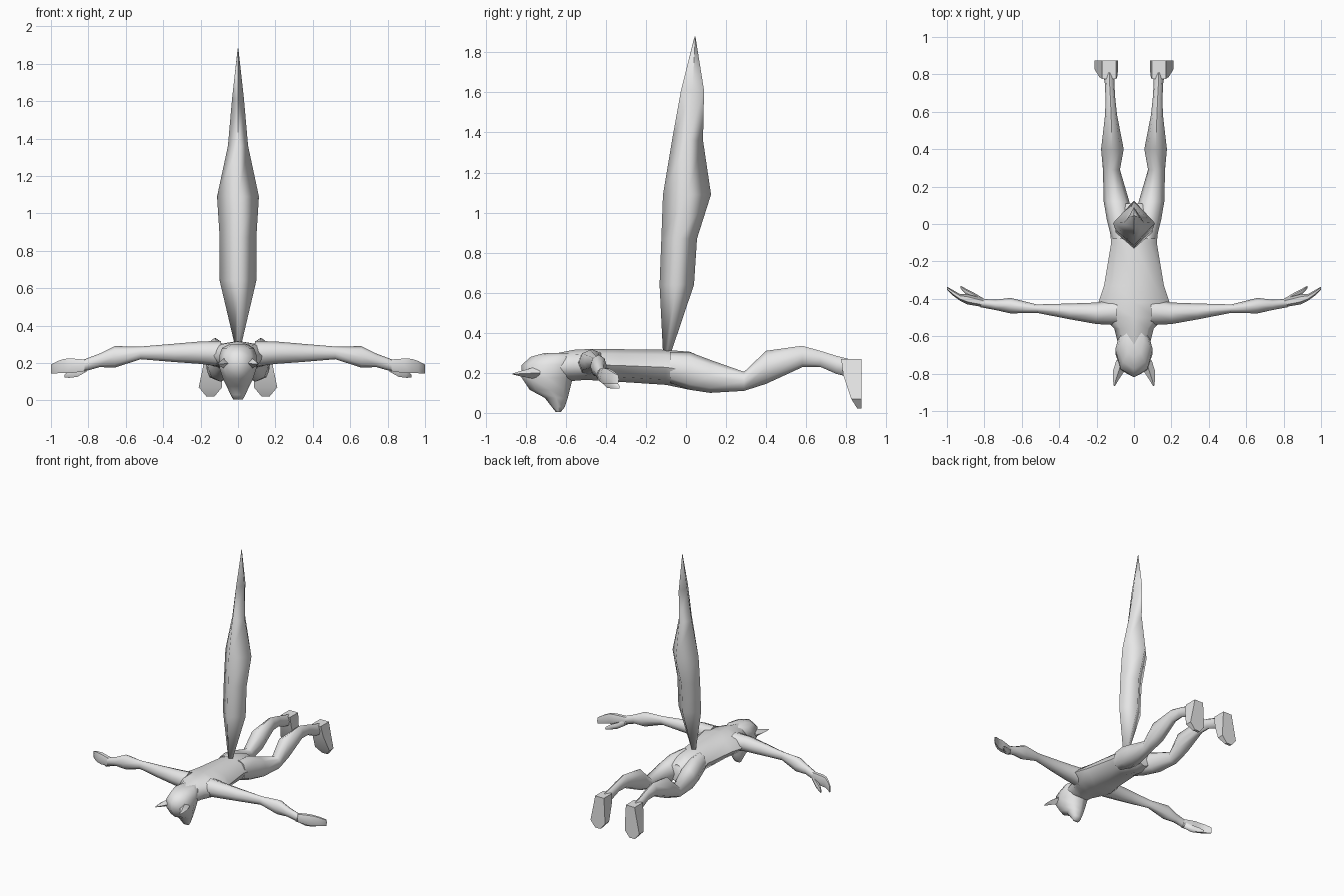
import bpy, bmesh, math

fur = bpy.data.materials.new("grey")
fur.diffuse_color = (0.8, 0.8, 0.8, 1)


def loft(name, axis, sections, sides=8, turn=0.0, grow=1.0, mirror=False, angle=60):
    """Skin rings along an axis; section = (position, lo1, hi1, lo2, hi2)."""
    bm = bmesh.new()
    rings = []
    for p, a0, a1, b0, b1 in sections:
        ring = []
        for i in range(sides):
            t = turn + 2 * math.pi * i / sides
            a = (a0 + a1) / 2 + grow * (a1 - a0) / 2 * math.cos(t)
            b = (b0 + b1) / 2 + grow * (b1 - b0) / 2 * math.sin(t)
            co = {"x": (p, a, b), "y": (a, p, b), "z": (a, b, p)}[axis]
            ring.append(bm.verts.new(co))
        rings.append(ring)
    for r, s in zip(rings, rings[1:]):
        for i in range(sides):
            j = (i + 1) % sides
            bm.faces.new((r[i], r[j], s[j], s[i]))
    bm.faces.new(rings[0])
    bm.faces.new(rings[-1])
    bmesh.ops.recalc_face_normals(bm, faces=bm.faces)
    mesh = bpy.data.meshes.new(name)
    bm.to_mesh(mesh)
    bm.free()
    mesh.materials.append(fur)
    obj = bpy.data.objects.new(name, mesh)
    bpy.context.collection.objects.link(obj)
    if mirror:
        obj.modifiers.new("mirror", "MIRROR")
    bpy.ops.object.select_all(action="DESELECT")
    obj.select_set(True)
    bpy.context.view_layer.objects.active = obj
    bpy.ops.object.shade_smooth_by_angle(angle=math.radians(angle))
    return obj


# Torso, from neck to crotch: (y, x range, z range)
loft("torso", "y", [
    (-0.66, -0.08, 0.08, 0.16, 0.295), (-0.56, -0.105, 0.105, 0.16, 0.315),
    (-0.50, -0.16, 0.16, 0.165, 0.318), (-0.42, -0.19, 0.19, 0.16, 0.318),
    (-0.33, -0.16, 0.16, 0.155, 0.318), (-0.10, -0.122, 0.122, 0.14, 0.315),
    (0.02, -0.135, 0.135, 0.115, 0.305), (0.11, -0.07, 0.07, 0.125, 0.265)])

# Head, face turned down: (z, x range, y range)
loft("head", "z", [
    (0.298, -0.05, 0.05, -0.71, -0.54), (0.28, -0.085, 0.085, -0.775, -0.52),
    (0.24, -0.10, 0.10, -0.82, -0.52), (0.175, -0.10, 0.10, -0.82, -0.565),
    (0.115, -0.08, 0.08, -0.78, -0.58), (0.075, -0.06, 0.06, -0.705, -0.59),
    (0.03, -0.04, 0.04, -0.67, -0.605), (0.004, -0.025, 0.025, -0.65, -0.625)])

# Ears
loft("ears", "y", [
    (-0.73, 0.035, 0.095, 0.165, 0.235), (-0.785, 0.05, 0.112, 0.175, 0.22),
    (-0.83, 0.08, 0.113, 0.183, 0.208), (-0.866, 0.102, 0.108, 0.192, 0.197)],
    sides=4, mirror=True)

# Arms, hands and thumbs: (x, y range, z range)
loft("arms", "x", [
    (0.09, -0.54, -0.40, 0.18, 0.318), (0.20, -0.535, -0.42, 0.195, 0.315),
    (0.34, -0.51, -0.425, 0.205, 0.303), (0.52, -0.475, -0.43, 0.22, 0.288),
    (0.66, -0.478, -0.395, 0.175, 0.29), (0.74, -0.46, -0.405, 0.178, 0.25),
    (0.82, -0.445, -0.40, 0.155, 0.22)], mirror=True)
loft("hands", "x", [
    (0.80, -0.445, -0.40, 0.155, 0.222), (0.89, -0.43, -0.375, 0.14, 0.23),
    (0.93, -0.41, -0.375, 0.14, 0.228), (0.965, -0.385, -0.355, 0.14, 0.215),
    (1.0, -0.352, -0.335, 0.14, 0.195)], sides=6, mirror=True)
loft("thumbs", "x", [
    (0.81, -0.43, -0.395, 0.15, 0.20), (0.86, -0.405, -0.365, 0.122, 0.175),
    (0.90, -0.375, -0.345, 0.118, 0.16), (0.927, -0.345, -0.33, 0.12, 0.14)],
    sides=6, mirror=True)

# Legs: (y, x range, z range)
loft("legs", "y", [
    (-0.08, 0.01, 0.12, 0.15, 0.305), (0.02, 0.005, 0.145, 0.115, 0.303),
    (0.12, 0.025, 0.162, 0.10, 0.265), (0.29, 0.075, 0.166, 0.11, 0.205),
    (0.40, 0.055, 0.176, 0.145, 0.31), (0.58, 0.09, 0.155, 0.228, 0.335),
    (0.67, 0.10, 0.152, 0.23, 0.31), (0.75, 0.105, 0.156, 0.195, 0.285),
    (0.81, 0.10, 0.165, 0.18, 0.27)], mirror=True)

# Feet, toes hanging down with flat soles at the back: (z, x range, y range)
loft("feet", "z", [
    (0.268, 0.095, 0.17, 0.775, 0.875), (0.19, 0.09, 0.185, 0.785, 0.875),
    (0.07, 0.085, 0.21, 0.825, 0.875), (0.022, 0.125, 0.17, 0.855, 0.875)],
    sides=4, turn=math.pi / 4, grow=math.sqrt(2), mirror=True, angle=40)

# Tail, a tall diamond-shaped plume: (z, x range, y range)
loft("tail", "z", [
    (0.30, -0.018, 0.018, -0.115, -0.075), (0.64, -0.098, 0.098, -0.132, 0.04),
    (0.87, -0.098, 0.098, -0.123, 0.055), (1.09, -0.112, 0.112, -0.115, 0.125),
    (1.36, -0.054, 0.054, -0.07, 0.085), (1.61, -0.032, 0.032, -0.025, 0.09),
    (1.88, -0.002, 0.002, 0.043, 0.047)], sides=4, angle=110)
